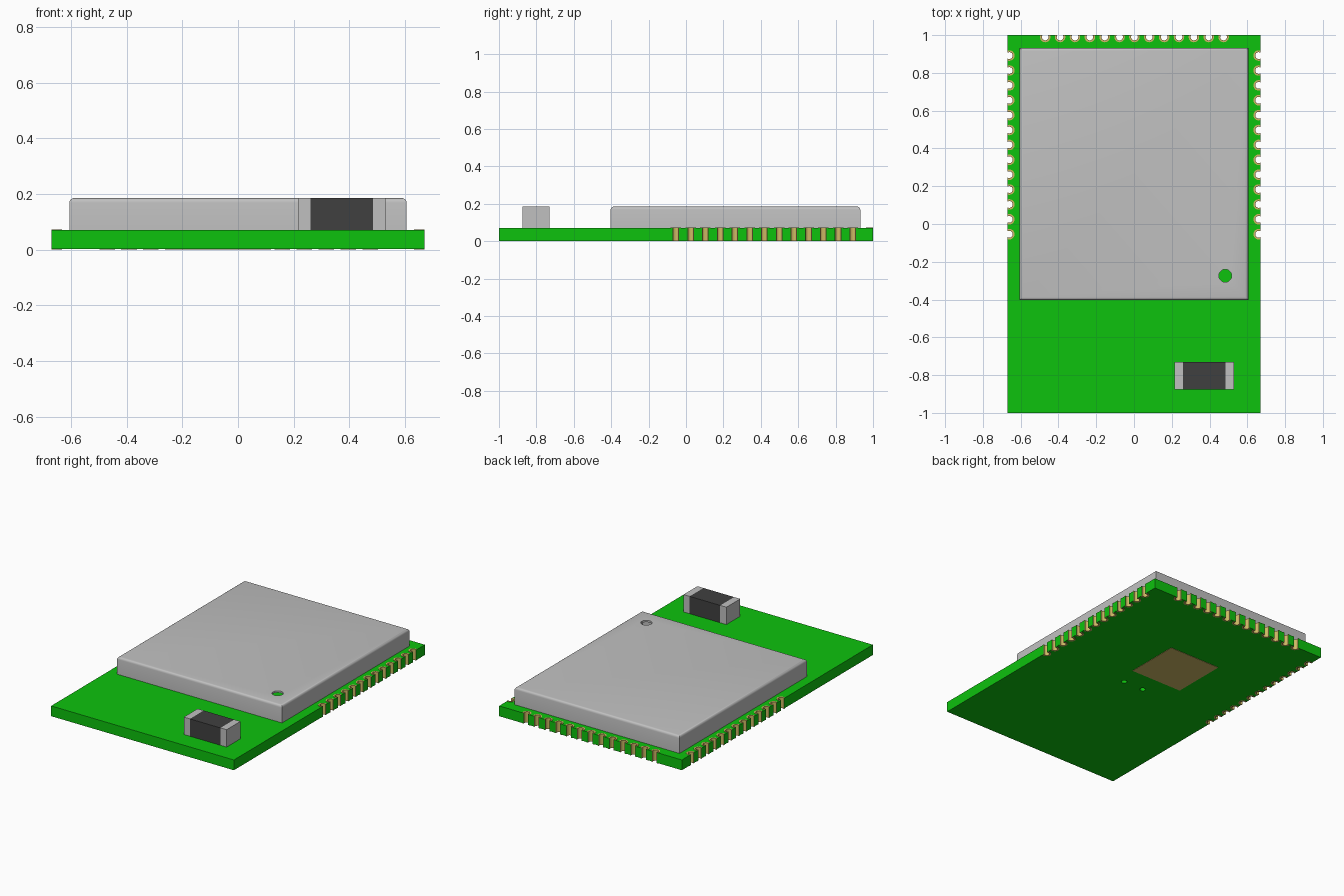
import bpy, bmesh, math
from mathutils import Vector

cube = bpy.data.objects.get("Cube")
if cube:
    bpy.data.objects.remove(cube, do_unlink=True)


def material(name, rgb):
    m = bpy.data.materials.new(name)
    m.use_nodes = True
    m.diffuse_color = (*rgb, 1)
    m.node_tree.nodes["Principled BSDF"].inputs["Base Color"].default_value = (*rgb, 1)
    return m


GREEN = material("board green", (0.004, 0.54, 0.004))
SILVER = material("silver metal", (0.53, 0.53, 0.53))
DARK = material("dark ceramic", (0.051, 0.051, 0.051))
GOLD = material("gold plating", (0.62, 0.48, 0.13))


def finish(name, bm, mat):
    bmesh.ops.recalc_face_normals(bm, faces=bm.faces)
    me = bpy.data.meshes.new(name)
    bm.to_mesh(me)
    bm.free()
    ob = bpy.data.objects.new(name, me)
    me.materials.append(mat)
    bpy.context.collection.objects.link(ob)
    return ob


def box(name, lo, hi, mat, top_bevel=0):
    bm = bmesh.new()
    bmesh.ops.create_cube(bm, size=1)
    for v in bm.verts:
        v.co = Vector([(a + b) / 2 + c * (b - a) for a, b, c in zip(lo, hi, v.co)])
    if top_bevel:
        rim = [e for e in bm.edges if all(v.co.z > hi[2] - 1e-5 for v in e.verts)]
        bmesh.ops.bevel(bm, geom=rim, offset=top_bevel, segments=4, profile=0.5, affect='EDGES')
    return finish(name, bm, mat)


def cylinder(name, x, y, r, z0, z1, mat):
    bm = bmesh.new()
    bmesh.ops.create_cone(bm, cap_ends=True, segments=20, radius1=r, radius2=r, depth=z1 - z0)
    bmesh.ops.translate(bm, verts=bm.verts, vec=(x, y, (z0 + z1) / 2))
    return finish(name, bm, mat)


def activate(ob):
    bpy.ops.object.select_all(action='DESELECT')
    ob.select_set(True)
    bpy.context.view_layer.objects.active = ob


def cut(ob, cutter):
    cutter.hide_render = True
    mod = ob.modifiers.new("cut", 'BOOLEAN')
    mod.operation = 'DIFFERENCE'
    mod.solver = 'EXACT'
    mod.object = cutter
    activate(ob)
    bpy.ops.object.modifier_apply(modifier=mod.name)
    bpy.data.objects.remove(cutter, do_unlink=True)


# Main dimensions
W, L = 0.67, 1.0
Z0, Z1 = 0.002, 0.07
TOP = 0.185
INSET, NOTCH, STEPS = 0.01, 0.02, 12

# Edge contacts: (centre, inward direction, along direction), anticlockwise
side_y = [-0.054 + 0.0788 * i for i in range(13)]
back_x = [-0.47 + 0.0787 * i for i in range(13)]
right = [(Vector((W, y)), Vector((-1, 0)), Vector((0, 1))) for y in side_y]
back = [(Vector((x, L)), Vector((0, -1)), Vector((-1, 0))) for x in reversed(back_x)]
left = [(Vector((-W, y)), Vector((1, 0)), Vector((0, -1))) for y in reversed(side_y)]


def arc(contact, r):
    """Arc of radius r around a contact, ending on the board edge."""
    c, inward, along = contact
    limit = math.acos(-INSET / r)
    angles = [limit * (2 * i / STEPS - 1) for i in range(STEPS + 1)]
    return [c + inward * (INSET + r * math.cos(a)) + along * (r * math.sin(a)) for a in angles]


# Circuit board with half-round notches
outline = [Vector((-W, -L)), Vector((W, -L))]
for contacts, corner in ((right, (W, L)), (back, (-W, L)), (left, None)):
    for c in contacts:
        outline += arc(c, NOTCH)
    if corner:
        outline.append(Vector(corner))
bm = bmesh.new()
face = bm.faces.new([bm.verts.new((p.x, p.y, Z0)) for p in outline])
ext = bmesh.ops.extrude_face_region(bm, geom=[face], use_keep_orig=True)
bmesh.ops.translate(bm, vec=(0, 0, Z1 - Z0),
                    verts=[g for g in ext["geom"] if isinstance(g, bmesh.types.BMVert)])
board = finish("circuit_board", bm, GREEN)

# Two small locating holes in the underside
for x in (0.07, -0.08):
    cut(board, cylinder("hole_cutter", x, -0.012, 0.018, -0.05, 0.1, GREEN))

# Gold contacts: C-shaped section swept round each notch
section = [(0.018, 0), (0.028, 0), (0.028, Z0), (NOTCH, Z0),
           (NOTCH, Z1), (0.028, Z1), (0.028, Z1 + 0.002), (0.018, Z1 + 0.002)]


def contact_row(name, contacts):
    bm = bmesh.new()
    for c in contacts:
        rails = [[bm.verts.new((p.x, p.y, z)) for p in arc(c, r)] for r, z in section]
        n = len(rails)
        for k in range(n):
            a, b = rails[k], rails[(k + 1) % n]
            for i in range(STEPS):
                bm.faces.new((a[i], a[i + 1], b[i + 1], b[i]))
        for end in (0, -1):
            bm.faces.new([rail[end] for rail in rails])
    return finish(name, bm, GOLD)


contact_row("contacts_left", right)
contact_row("contacts_back", back)
contact_row("contacts_right", left)

# Ground pad on the underside
box("ground_pad", (-0.262, 0.127, 0), (0.118, 0.499, Z0 + 0.001), GOLD)

# Hollow metal shield with a round opening in the lid
T = 0.012
shield = box("shield_can", (-0.605, -0.403, Z1), (0.605, 0.932, TOP), SILVER, 0.016)
cut(shield, box("cavity_cutter", (-0.605 + T, -0.403 + T, 0), (0.605 - T, 0.932 - T, TOP - T), SILVER))
cut(shield, cylinder("opening_cutter", 0.483, -0.274, 0.034, 0.12, 0.25, SILVER))
activate(shield)
bpy.ops.object.shade_smooth_by_angle(angle=math.radians(30))

# Chip component with two end caps
box("chip_body", (0.26, -0.875, Z1), (0.484, -0.73, TOP), DARK)
for name, x0, x1 in (("chip_cap_right", 0.215, 0.26), ("chip_cap_left", 0.484, 0.529)):
    box(name, (x0, -0.875, Z1), (x1, -0.73, TOP), SILVER)
